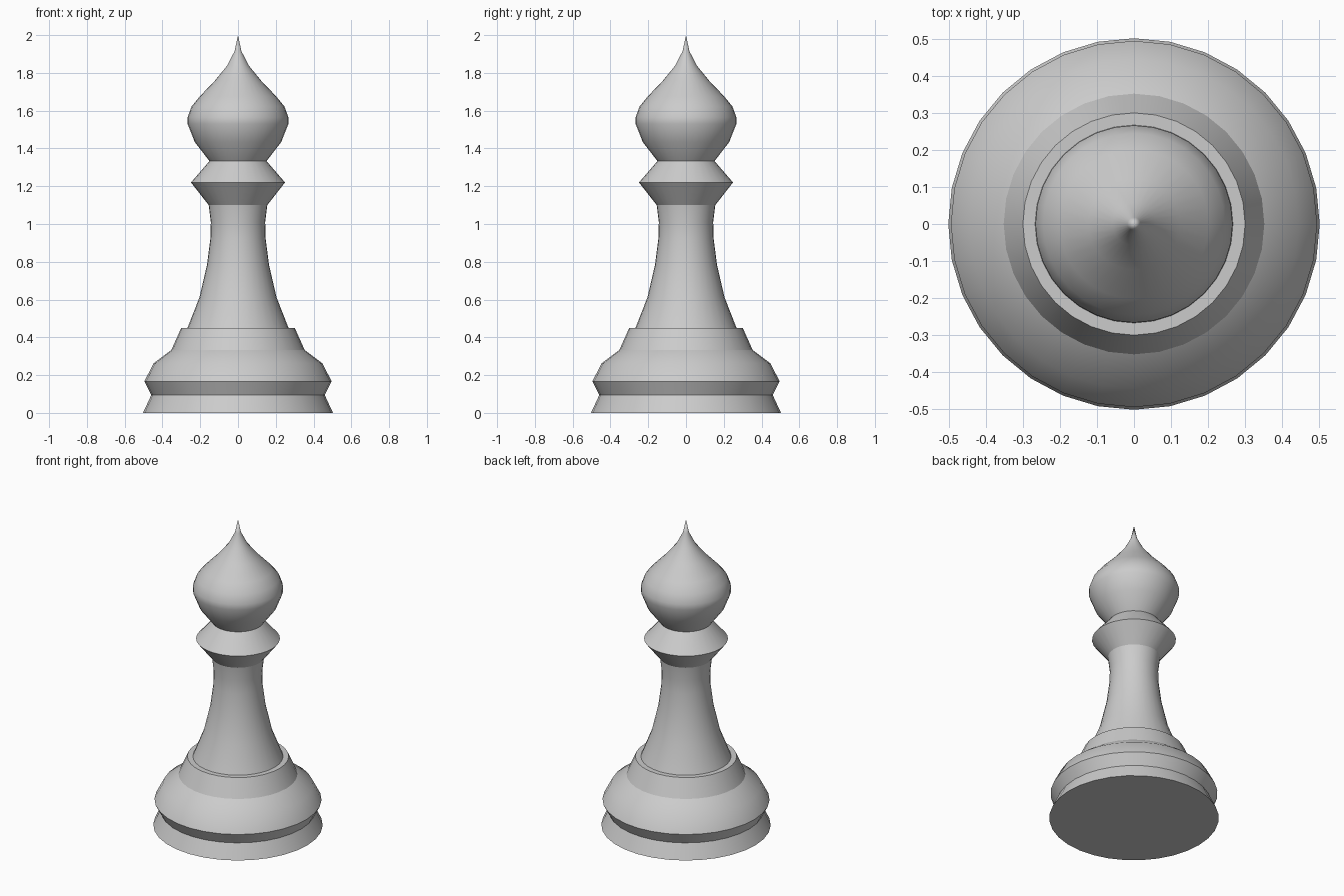
import bpy, bmesh, math

if "Cube" in bpy.data.objects:
    bpy.data.objects.remove(bpy.data.objects["Cube"])

SIDES = 32


def lathe(name, profile):
    """Revolve (radius, height) points about z; radius 0 becomes a single pole."""
    bm = bmesh.new()
    rings = []
    for r, z in profile:
        if r == 0:
            rings.append([bm.verts.new((0, 0, z))] * SIDES)
        else:
            rings.append([bm.verts.new((r * math.cos(2 * math.pi * i / SIDES),
                                        r * math.sin(2 * math.pi * i / SIDES), z))
                          for i in range(SIDES)])
    for low, high in zip(rings, rings[1:]):
        for i in range(SIDES):
            j = (i + 1) % SIDES
            corners = [low[i], low[j], high[j], high[i]]
            bm.faces.new(list(dict.fromkeys(corners)))
    mesh = bpy.data.meshes.new(name)
    bm.to_mesh(mesh)
    bm.free()
    obj = bpy.data.objects.new(name, mesh)
    bpy.context.collection.objects.link(obj)
    bpy.ops.object.select_all(action='DESELECT')
    obj.select_set(True)
    bpy.context.view_layer.objects.active = obj
    bpy.ops.object.shade_smooth_by_angle(angle=math.radians(35))
    return obj


# Stacked base: foot with closed underside, rounded moulding, stepped tier
lathe("foot", [(0, 0), (0.503, 0), (0.459, 0.095)])
lathe("base_moulding", [(0.459, 0.095), (0.496, 0.167), (0.446, 0.263), (0.353, 0.333)])
lathe("base_tier", [(0.353, 0.333), (0.301, 0.449), (0.268, 0.449)])

# Concave tapering stem
lathe("stem", [(0.268, 0.449), (0.204, 0.612), (0.164, 0.785),
               (0.146, 0.925), (0.144, 1.01), (0.155, 1.10)])

# Double-cone collar
lathe("collar", [(0.155, 1.10), (0.249, 1.22), (0.151, 1.333)])

# Onion-shaped head drawn out to a point
lathe("head", [(0.151, 1.333), (0.229, 1.434), (0.267, 1.53), (0.267, 1.565),
               (0.246, 1.622), (0.202, 1.676), (0.124, 1.757), (0.058, 1.838),
               (0.018, 1.915), (0, 2.0)])
